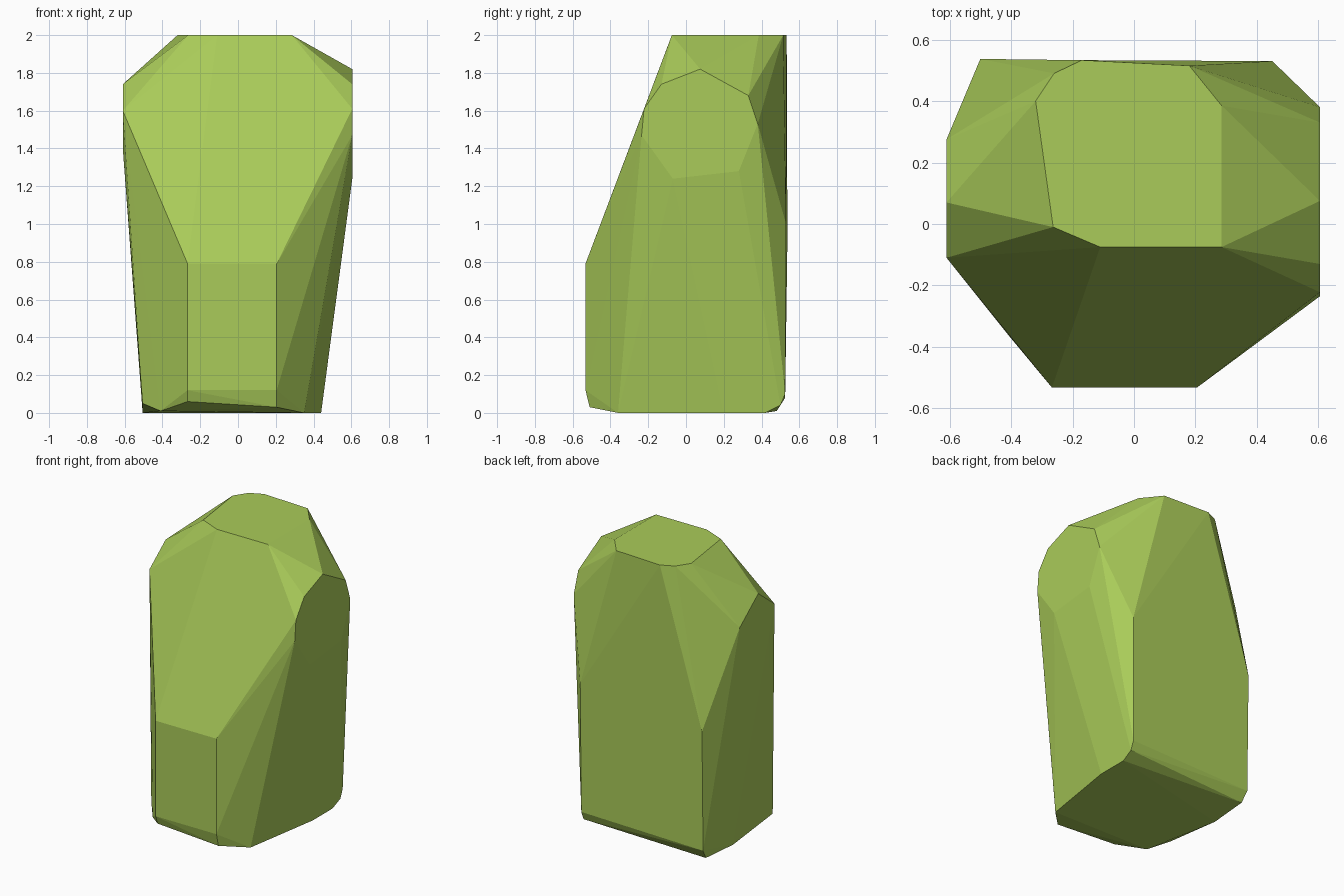
import bpy, bmesh

if "Cube" in bpy.data.objects:
    bpy.data.objects.remove(bpy.data.objects["Cube"])

# Facet outlines of a chiselled boulder; the stone is their convex hull
top = [(x, y, 2.0) for x, y in (
    (-.32, .40), (-.26, .49), (-.17, .533), (.18, .515),
    (.285, .385), (.285, -.075), (-.11, -.075), (-.263, -.01))]
right = [(.605, y, z) for y, z in (
    (.075, 1.82), (.33, 1.68), (.38, 1.53), (.28, 1.28),
    (-.07, 1.24), (-.235, 1.47), (-.222, 1.61), (-.13, 1.74))]
left = [(-.61, y, z) for y, z in (
    (.07, 1.74), (.275, 1.58), (.15, 1.42), (-.05, 1.40), (-.11, 1.60))]
front = [(-.267, -.532, .79), (.205, -.532, .79), (-.267, -.532, .12),
         (.205, -.532, .12), (-.267, -.51, .06), (.205, -.51, .03)]
back = [(-.50, .537, .92), (.45, .53, 1.0), (-.50, .525, .08),
        (.445, .525, .10), (.445, .50, .04)]
base = [(-.41, -.36, .01), (.35, -.36, 0), (.44, .20, 0), (.44, .42, 0),
        (-.49, .48, .01), (-.505, .20, .0), (-.505, -.24, .05)]

bm = bmesh.new()
for p in top + right + left + front + back + base:
    bm.verts.new(p)
hull = bmesh.ops.convex_hull(bm, input=bm.verts)
loose = [v for v in bm.verts if not v.link_faces]
bmesh.ops.delete(bm, geom=loose, context='VERTS')
# Merge coplanar triangles into clean flat facets
bmesh.ops.dissolve_limit(bm, angle_limit=.015, verts=bm.verts, edges=bm.edges)
bmesh.ops.recalc_face_normals(bm, faces=bm.faces)

mesh = bpy.data.meshes.new("boulder")
bm.to_mesh(mesh)
bm.free()
boulder = bpy.data.objects.new("boulder", mesh)
bpy.context.collection.objects.link(boulder)

# Mossy green stone
mat = bpy.data.materials.new("green_stone")
mat.diffuse_color = (.40, .60, .10, 1)
mat.use_nodes = True
mat.node_tree.nodes["Principled BSDF"].inputs["Base Color"].default_value = mat.diffuse_color
mesh.materials.append(mat)
